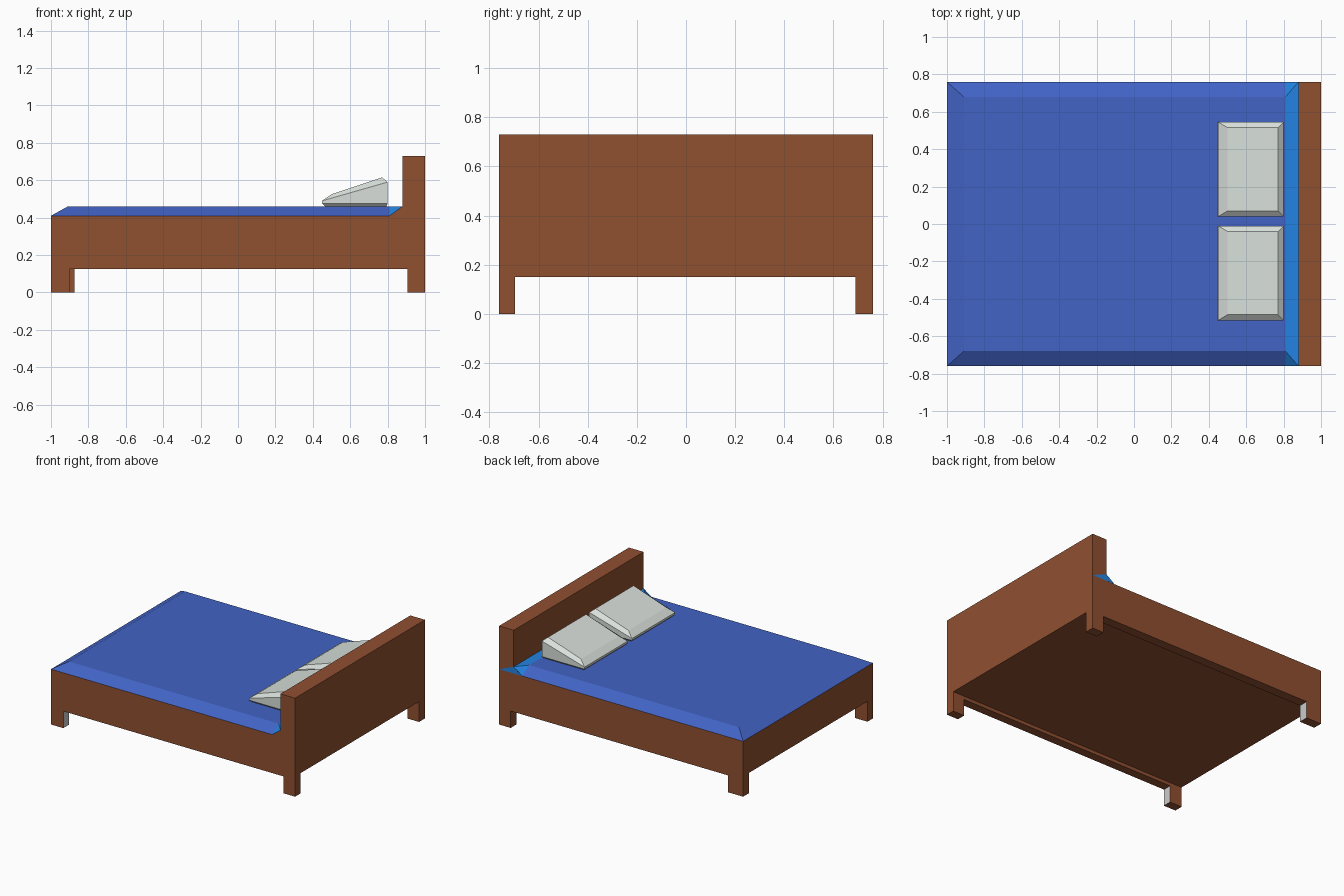
import bpy

if "Cube" in bpy.data.objects:
    bpy.data.objects.remove(bpy.data.objects["Cube"])


def material(name, rgb):
    m = bpy.data.materials.new(name)
    m.diffuse_color = (*rgb, 1)
    m.use_nodes = True
    m.node_tree.nodes["Principled BSDF"].inputs["Base Color"].default_value = m.diffuse_color
    return m


WOOD = material("wood", (0.28, 0.08, 0.03))
BLUE = material("blanket_blue", (0.055, 0.125, 0.56))
LIGHT = material("sheet_blue", (0.017, 0.23, 0.76))
WHITE = material("pillow_white", (0.69, 0.74, 0.70))
GREY = material("plain_grey", (0.8, 0.8, 0.8))


def mesh(name, verts, faces, *mats):
    me = bpy.data.meshes.new(name)
    me.from_pydata(verts, [], faces)
    for m in mats:
        me.materials.append(m)
    ob = bpy.data.objects.new(name, me)
    bpy.context.collection.objects.link(ob)
    return ob


def loft(name, rings, *mats):
    # stack of four-cornered rings, capped at both ends
    verts = [v for r in rings for v in r]
    faces = [(3, 2, 1, 0)]
    for i in range(len(rings) - 1):
        a = 4 * i
        for j in range(4):
            k = (j + 1) % 4
            faces.append((a + j, a + k, a + 4 + k, a + 4 + j))
    n = len(verts)
    faces.append((n - 4, n - 3, n - 2, n - 1))
    return mesh(name, verts, faces, *mats)


def ring(x0, x1, y0, y1, z0, z1=None):
    z1 = z0 if z1 is None else z1
    return [(x0, y0, z0), (x1, y0, z1), (x1, y1, z1), (x0, y1, z0)]


def box(name, x0, x1, y0, y1, z0, z1, *mats):
    return loft(name, [ring(x0, x1, y0, y1, z0), ring(x0, x1, y0, y1, z1)], *mats)


W = 0.76

# Frame and headboard
box("bed_base", -1, 1, -W, W, 0.15, 0.41, WOOD)
box("headboard", 0.88, 1, -W, W, 0.41, 0.73, WOOD)

# Rails and legs on each side
for side, y0, y1, foot_x in (("front", -W, -0.695, -0.9), ("back", 0.69, W, -0.875)):
    box(side + "_rail", -1, 1, y0, y1, 0.125, 0.15, WOOD)
    foot = box(side + "_foot_leg", -1, foot_x, y0, y1, 0, 0.125, WOOD, GREY)
    foot.data.polygons[2].material_index = 1
    box(side + "_head_leg", 0.905, 1, y0, y1, 0, 0.125, WOOD)

# Blanket with sloping borders; lighter sheet strip at the head end
T, B = 0.46, 0.41
v = [(-1, -W, B), (0.81, -W, B), (0.81, W, B), (-1, W, B),
     (-0.91, -0.68, T), (0.81, -0.68, T), (0.81, 0.68, T), (-0.91, 0.68, T)]
mesh("blanket", v, [(4, 5, 6, 7), (0, 1, 5, 4), (2, 3, 7, 6), (3, 0, 4, 7)], BLUE)
mesh("sheet_strip",
     v[1:3] + v[5:7] + [(0.88, -W, T), (0.88, W, T)],
     [(2, 4, 5, 3), (0, 4, 2), (3, 5, 1)], LIGHT)

# Small triangular ends of the sheet strip
mesh("front_sheet_end", [(0.81, -W, B), (0.88, -W, B), (0.88, -W, T)], [(0, 1, 2)], WOOD)
e = W + 0.001
mesh("back_sheet_end", [(0.81, e, B), (0.88, e, T), (1, e, B)], [(0, 1, 2)], LIGHT)

# Wedge pillows
for name, y0, y1 in (("front_pillow", -0.515, -0.01), ("back_pillow", 0.04, 0.545)):
    loft(name, [
        ring(0.47, 0.79, y0 + 0.02, y1 - 0.02, 0.455),
        ring(0.45, 0.80, y0, y1, 0.475),
        ring(0.45, 0.80, y0, y1, 0.49, 0.59),
        ring(0.50, 0.77, y0 + 0.03, y1 - 0.03, 0.525, 0.615),
    ], WHITE)
